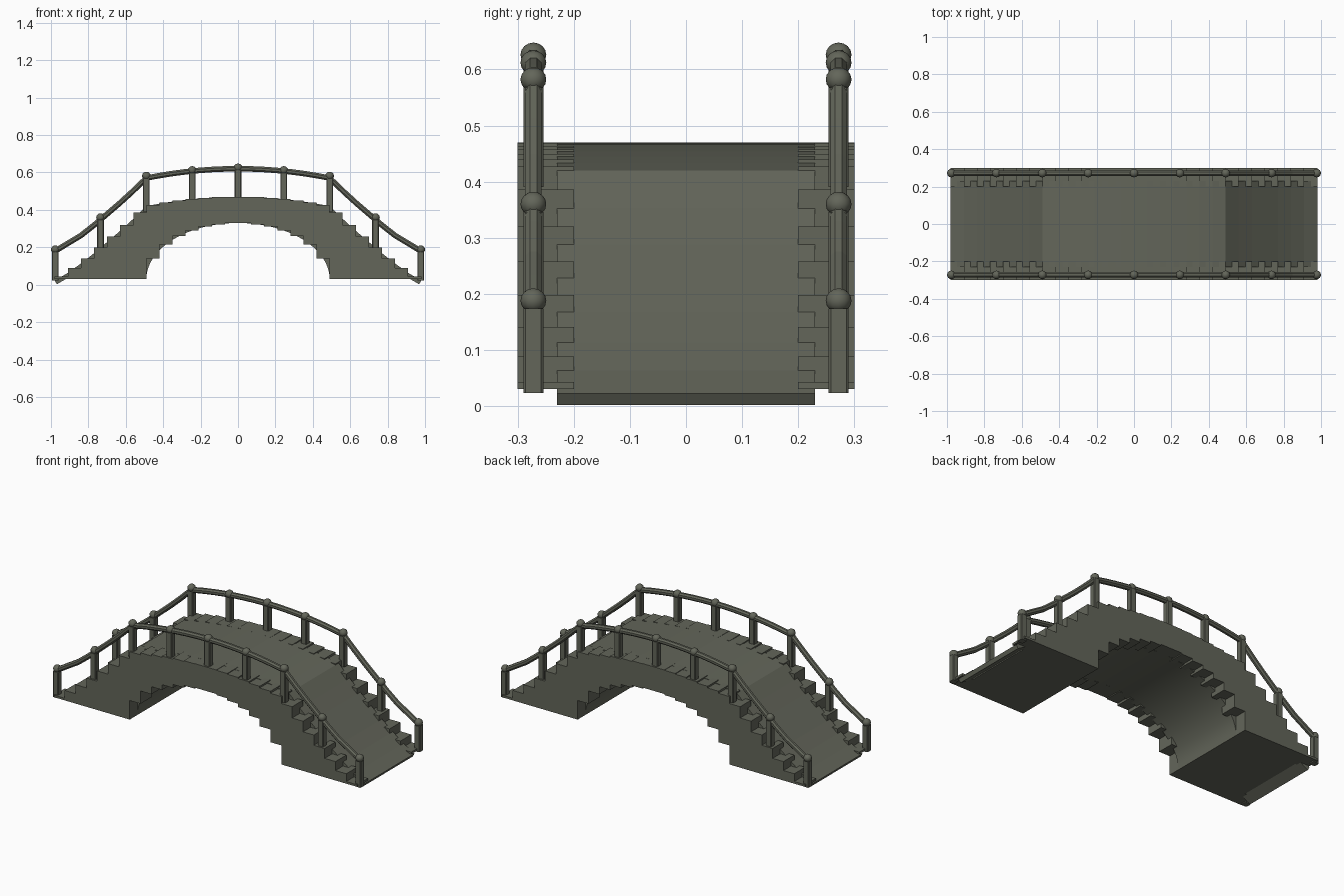
import bpy, bmesh, math
from mathutils import Vector

if "Cube" in bpy.data.objects:
    bpy.data.objects.remove(bpy.data.objects["Cube"])

stone = bpy.data.materials.new("grey green stone")
stone.diffuse_color = (0.125, 0.132, 0.102, 1)
stone.use_nodes = True
stone.node_tree.nodes["Principled BSDF"].inputs["Base Color"].default_value = stone.diffuse_color

STEP = 0.07          # length of one step or plank
END, SPRING = 0.98, 0.49
RAMP = [0.42, 0.352, 0.288, 0.228, 0.168, 0.113, 0.063, 0.022]


def walk_z(x):
    """Height of the walking surface."""
    x = abs(x)
    if x <= SPRING:
        return 0.47 - 0.05 * (x / SPRING) ** 2
    t = min((x - SPRING) / STEP, 6.9999)
    i = int(t)
    return RAMP[i] + (RAMP[i + 1] - RAMP[i]) * (t - i)


def arch_z(x):
    """Height of the arch underside."""
    return 0.03 + 0.30 * math.sqrt(max(0, 1 - (x / SPRING) ** 2))


def finish(name, bm, smooth=False):
    bmesh.ops.recalc_face_normals(bm, faces=bm.faces)
    me = bpy.data.meshes.new(name)
    bm.to_mesh(me)
    bm.free()
    me.materials.append(stone)
    ob = bpy.data.objects.new(name, me)
    bpy.context.collection.objects.link(ob)
    if smooth:
        bpy.ops.object.select_all(action='DESELECT')
        ob.select_set(True)
        bpy.context.view_layer.objects.active = ob
        bpy.ops.object.shade_smooth_by_angle(angle=math.radians(35))
    return ob


def prism(bm, profile, y0, y1):
    """Extrude an x-z outline along y."""
    face = bm.faces.new([bm.verts.new((x, y0, z)) for x, z in profile])
    out = bmesh.ops.extrude_face_region(bm, geom=[face])
    verts = [g for g in out["geom"] if isinstance(g, bmesh.types.BMVert)]
    bmesh.ops.translate(bm, verts=verts, vec=(0, y1 - y0, 0))


# Side walls: stepped above and stepped below the arch
wall = []
for k in range(28):
    a = -END + k * STEP
    z = walk_z(a + STEP / 2)
    wall += [(a, z), (a + STEP, z)]
wall += [(END, 0.03), (SPRING, 0.03)]
for k in range(14):
    a = SPRING - k * STEP
    z = arch_z(a - STEP / 2)
    wall += [(a, z), (a - STEP, z)]
wall += [(-SPRING, 0.03), (-END, 0.03)]
for side, y in (("front", -0.30), ("back", 0.20)):
    bm = bmesh.new()
    prism(bm, wall, y, y + 0.10)
    finish(side + "_wall", bm)

# Core between the walls with a smooth arched underside
core = [(-0.91 + k * STEP, walk_z(-0.91 + k * STEP) - 0.015) for k in range(27)]
core += [(0.91, 0.03)]
for k in range(33):
    x = SPRING * math.cos(math.pi * k / 32)
    core.append((x, arch_z(x)))
core += [(-0.91, 0.03)]
bm = bmesh.new()
prism(bm, core, -0.23, 0.23)
finish("arch_core", bm, True)

# Planks along the ramps and the deck
bm = bmesh.new()
for k in range(28):
    a, b = -END + k * STEP, -END + (k + 1) * STEP
    za, zb = walk_z(a), walk_z(b)
    n = Vector((zb - za, a - b)).normalized() * 0.023
    prism(bm, [(a, za), (b, zb), (b + n.x, zb + n.y), (a + n.x, za + n.y)],
          -0.23, 0.23)
finish("walkway_planks", bm)

# Posts and round caps, with a rail following the walkway
POSTS = [(-0.977, 0.188), (-0.735, 0.36), (-0.49, 0.582), (-0.245, 0.612), (0, 0.626),
         (0.245, 0.612), (0.49, 0.582), (0.735, 0.36), (0.977, 0.188)]
H, C = 0.018, 0.004
OCTAGON = [(H, C - H), (H, H - C), (H - C, H), (C - H, H),
           (-H, H - C), (-H, C - H), (C - H, -H), (H - C, -H)]
for side, y in (("front", -0.272), ("back", 0.272)):
    posts, caps, rail = bmesh.new(), bmesh.new(), bmesh.new()
    for x, z in POSTS:
        base = walk_z(x) - (0.03 if abs(x) < 0.9 else 0)
        face = posts.faces.new([posts.verts.new((x + u, y + v, base)) for u, v in OCTAGON])
        out = bmesh.ops.extrude_face_region(posts, geom=[face])
        top = [g for g in out["geom"] if isinstance(g, bmesh.types.BMVert)]
        bmesh.ops.translate(posts, verts=top, vec=(0, 0, z - 0.014 - base))
        ball = bmesh.ops.create_uvsphere(caps, u_segments=12, v_segments=8, radius=0.023)
        bmesh.ops.scale(caps, verts=ball["verts"], vec=(1, 1, 0.95))
        bmesh.ops.translate(caps, verts=ball["verts"], vec=(x, y, z))
    finish(side + "_posts", posts)
    finish(side + "_post_caps", caps, True)

    path = [Vector((max(-0.977, min(0.977, -END + k * STEP)), 0,
                    walk_z(-END + k * STEP) + 0.15)) for k in range(29)]
    for p in path:
        if abs(p.x) > 0.9:
            p.z += 0.008
    rings = []
    for k, p in enumerate(path):
        d = (path[min(k + 1, 28)] - path[max(k - 1, 0)]).normalized()
        up = Vector((-d.z, 0, d.x))
        ring = []
        for s in range(8):
            t = math.pi * (s + 0.5) / 4
            q = p + up * 0.016 * math.sin(t)
            ring.append(rail.verts.new((q.x, y + 0.016 * math.cos(t), q.z)))
        rings.append(ring)
    for r0, r1 in zip(rings, rings[1:]):
        for s in range(8):
            rail.faces.new((r0[s], r0[(s + 1) % 8], r1[(s + 1) % 8], r1[s]))
    rail.faces.new(rings[0])
    rail.faces.new(rings[-1])
    finish(side + "_rail", rail)
